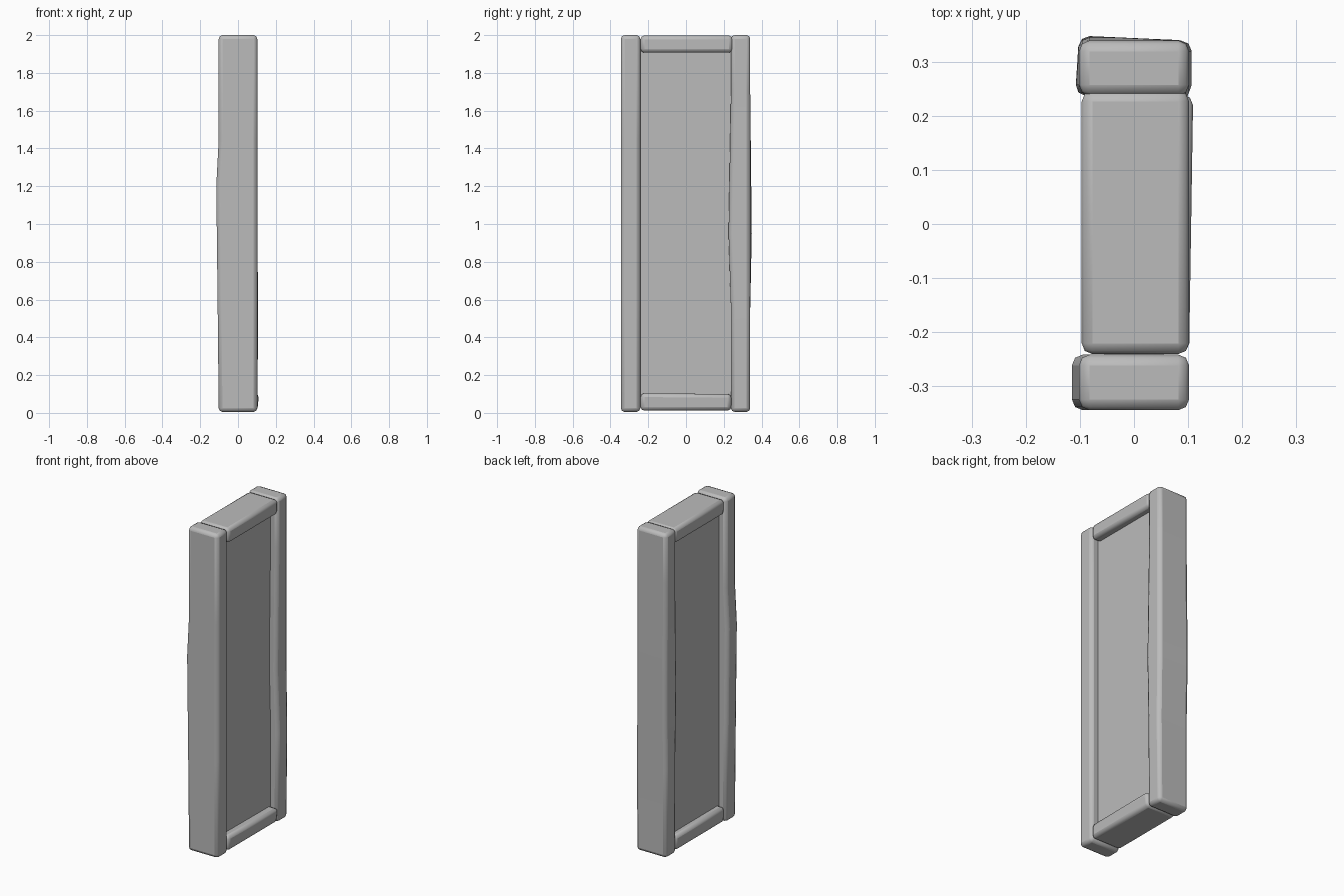
import bpy
import bmesh
from mathutils import Vector

cube = bpy.data.objects.get("Cube")
if cube:
    bpy.data.objects.remove(cube, do_unlink=True)

stone = bpy.data.materials.new("stone grey")
stone.use_nodes = True
grey = (0.5, 0.5, 0.5, 1)
stone.diffuse_color = grey
stone.node_tree.nodes["Principled BSDF"].inputs["Base Color"].default_value = grey


def block(name, low, high, axis=2, dents=(), bevel=0.02):
    """Bevelled block; each dent is (position on axis, corner signs, offset)."""
    low, high = Vector(low), Vector(high)
    middle, size = (low + high) / 2, high - low
    bm = bmesh.new()
    bmesh.ops.create_cube(bm, size=1)
    for v in bm.verts:
        v.co = Vector(v.co[i] * size[i] + middle[i] for i in range(3))

    # Cut a ring at each dent, then push the chosen corners
    normal = Vector(int(i == axis) for i in range(3))
    for place in sorted({d[0] for d in dents}):
        if low[axis] < place < high[axis]:
            bmesh.ops.bisect_plane(bm, geom=bm.verts[:] + bm.edges[:] + bm.faces[:],
                                   plane_co=normal * place, plane_no=normal)
    moves = []
    for place, signs, offset in dents:
        for v in bm.verts:
            on_corner = all(s * (v.co[i] - middle[i]) >= 0 for i, s in enumerate(signs))
            if abs(v.co[axis] - place) < 0.001 and on_corner:
                moves.append((v, Vector(offset)))
    for v, offset in moves:
        v.co += offset

    mesh = bpy.data.meshes.new(name)
    bm.to_mesh(mesh)
    bm.free()
    mesh.materials.append(stone)
    obj = bpy.data.objects.new(name, mesh)
    bpy.context.collection.objects.link(obj)
    if bevel:
        mod = obj.modifiers.new("worn edges", "BEVEL")
        mod.width = bevel
        mod.segments = 2
        mod.limit_method = "ANGLE"
    bpy.ops.object.select_all(action="DESELECT")
    obj.select_set(True)
    bpy.context.view_layer.objects.active = obj
    bpy.ops.object.shade_smooth_by_angle(angle=0.8)
    return obj


# Upright posts with slightly uneven faces
block("front_post", (-0.102, -0.345, 0.005), (0.102, -0.242, 2), dents=[
    (1.45, (0, 0, 0), (0, 0, 0)),
    (1.2, (-1, 0, 0), (-0.013, 0, 0)),
    (0.6, (-1, 0, 0), (-0.006, 0, 0)),
])
block("back_post", (-0.102, 0.238, 0.005), (0.102, 0.34, 2), dents=[
    (1.7, (0, 0, 0), (0, 0, 0)),
    (0.95, (1, -1, 0), (0, -0.014, 0)),
    (0.95, (-1, 1, 0), (0, 0.009, 0)),
    (0.95, (-1, -1, 0), (-0.007, 0, 0)),
    (0.55, (1, 0, 0), (0.005, 0, 0)),
])

# Cross rails between the posts
block("top_rail", (-0.097, -0.241, 1.907), (0.102, 0.247, 1.998), axis=1)
block("bottom_rail", (-0.097, -0.241, 0.012), (0.102, 0.24, 0.104), axis=1, dents=[
    (0.24, (1, 0, 1), (0.01, 0, -0.005)),
])

# Recessed flat panel
block("panel", (-0.055, -0.28, 0.06), (0.055, 0.28, 1.95), bevel=0)
